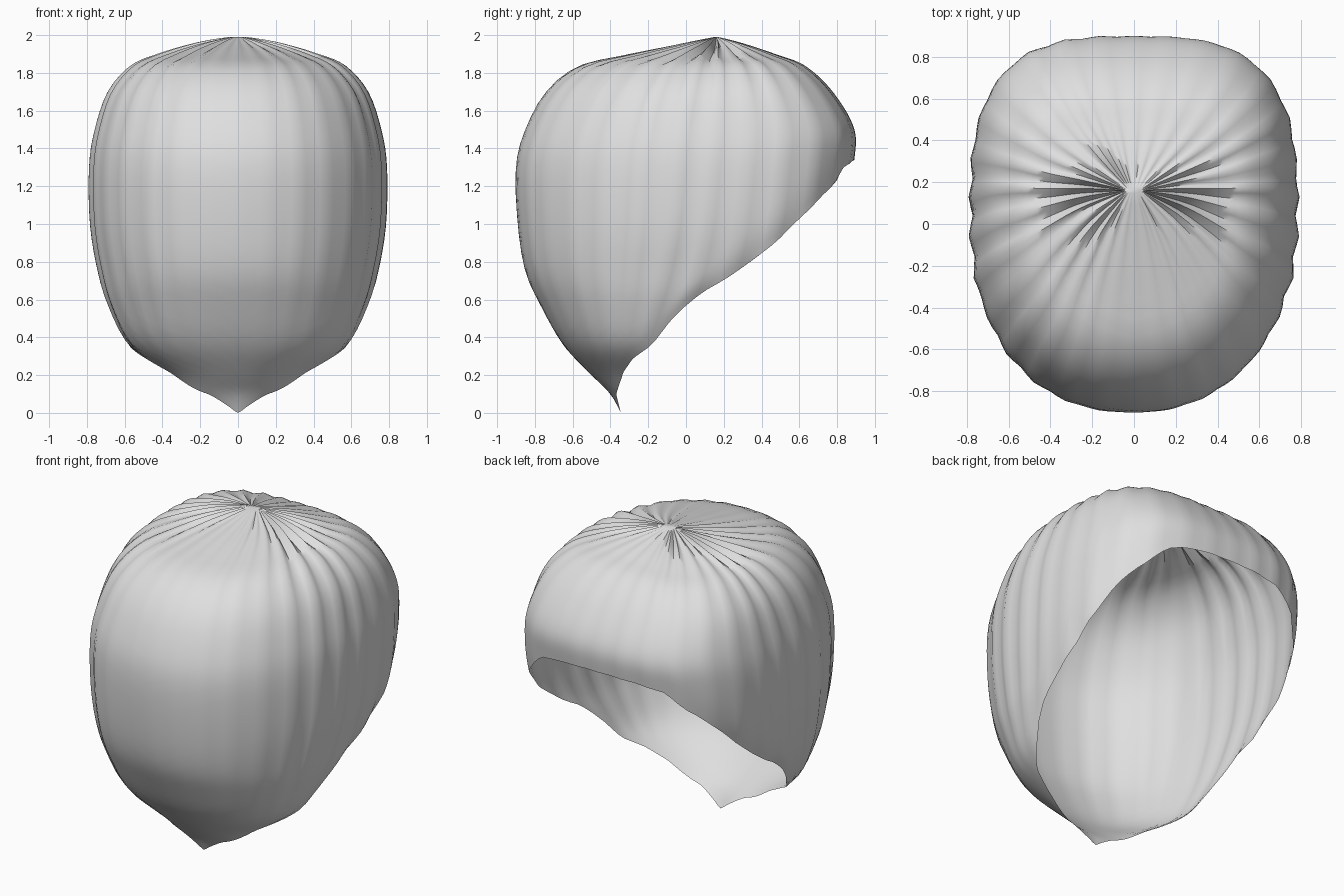
import bpy
import bmesh
import random
from math import cos, sin, pi
from mathutils import Vector

if "Cube" in bpy.data.objects:
    bpy.data.objects.remove(bpy.data.objects["Cube"], do_unlink=True)

random.seed(4)
COLUMNS, ROWS, FOLDS = 120, 36, 30

# Level sections of the hood: height, half width, front y, back y, centre y
SECTIONS = [Vector(s) for s in (
    (1.99, .045, .15, .17, .16),
    (1.945, .25, -.07, .33, .15),
    (1.895, .42, -.32, .48, .13),
    (1.835, .56, -.57, .63, .12),
    (1.7, .68, -.74, .775, .1),
    (1.5, .75, -.85, .89, .07),
    (1.3, .78, -.9, .885, .05),
    (1, .775, -.89, .85, .02),
    (.75, .735, -.85, .8, -.03),
    (.57, .685, -.77, .7, -.09),
    (.36, .58, -.65, .4, -.17),
    (.2, .385, -.5, .3, -.17),
    (.1, .33, -.4, .25, -.15),
    (0, .3, -.345, .2, -.1))]

# Side profile of the open rim: height, y
RIM = [(0, -.345), (.1, -.37), (.22, -.33), (.29, -.28), (.36, -.18), (.46, -.11),
       (.57, 0), (.64, .09), (.7, .2), (.8, .35), (.92, .5), (1.2, .78), (1.3, .84),
       (1.34, .89), (1.4, 1.1)]
fold_size = [random.uniform(.3, 1.3) for _ in range(FOLDS)]


def section(t):
    """Smoothly interpolated section at position t down the hood."""
    i = min(int(t), len(SECTIONS) - 2)
    f = t - i
    p, q = SECTIONS[i], SECTIONS[i + 1]
    before = SECTIONS[max(i - 1, 0)]
    after = SECTIONS[min(i + 2, len(SECTIONS) - 1)]
    m, n = (q - before) / 2, (after - p) / 2
    return (p * (2*f**3 - 3*f*f + 1) + m * (f**3 - 2*f*f + f)
            + q * (3*f*f - 2*f**3) + n * (f**3 - f*f))


def surface(angle, t):
    z, width, front, back, middle = section(t)
    c, s = cos(angle), sin(angle)
    # Squarish behind, rounder in front, pinched to a point at the chin
    cheek = 2.17 if c > 0 else 2.28
    power = 3.1 if s > 0 else min(cheek, 2 + .6 * z, 1.4 + 6 * max(z, 0))
    r = (abs(c)**power + abs(s)**power) ** (-1 / power)
    depth = back - middle if s > 0 else middle - front
    return Vector((width * c * r, middle + depth * s * r, z))


def rim_y(z):
    for (z0, y0), (z1, y1) in zip(RIM, RIM[1:]):
        if z <= z1:
            return y0 + (y1 - y0) * (z - z0) / (z1 - z0)
    return 2


def rim_position(angle):
    """Distance down a column at which it meets the open rim."""
    t, last = 4, len(SECTIONS) - 1
    while t < last:
        p = surface(angle, t)
        if p.y >= rim_y(p.z):
            return t
        t += .005
    return last


def pleat(p, angle, t, end):
    """Gathered folds at the crown, soft ripples below, rim tucked at the sides."""
    turn = (angle + pi / 2) / (2 * pi) * FOLDS
    size = fold_size[int(turn + .5) % FOLDS] * (.15 + .85 * abs(cos(angle)))
    wave = cos(2 * pi * turn) * size
    crown = min(t / .7, 1) * max(0, 1 - t / 5)
    side = min(t / 3, 1) * max(0, min(1, (p.z - .3) / .5))
    tuck = max(0, 1 - (end - t) / .8) ** 2 * max(0, min(1, (p.z - .35) / .3))
    out = Vector((p.x, p.y, 0)).normalized()
    push = wave * .009 * side - .02 * tuck * cos(angle) ** 2
    lift = (wave - .6 * size) * .022 * crown
    return p + out * push + Vector((0, 0, lift))


# Hood shell, woven from columns running from the crown to the rim
bm = bmesh.new()
grid = []
for i in range(COLUMNS):
    angle = -pi / 2 + 2 * pi * i / COLUMNS
    end = rim_position(angle)
    steps = [end * j / ROWS for j in range(ROWS + 1)]
    grid.append([bm.verts.new(pleat(surface(angle, t), angle, t, end)) for t in steps])
for i in range(COLUMNS):
    a, b = grid[i], grid[(i + 1) % COLUMNS]
    for j in range(ROWS):
        bm.faces.new((a[j], a[j + 1], b[j + 1], b[j]))
bm.faces.new([column[0] for column in grid])
bmesh.ops.recalc_face_normals(bm, faces=bm.faces)
mesh = bpy.data.meshes.new("hood")
bm.to_mesh(mesh)
bm.free()
hood = bpy.data.objects.new("hood", mesh)
bpy.context.collection.objects.link(hood)

# Plain light grey
grey = bpy.data.materials.new("light grey")
grey.use_nodes = True
colour = (.74, .74, .74, 1)
grey.diffuse_color = colour
grey.node_tree.nodes["Principled BSDF"].inputs["Base Color"].default_value = colour
mesh.materials.append(grey)

bpy.context.view_layer.objects.active = hood
hood.select_set(True)
bpy.ops.object.shade_smooth_by_angle(angle=pi / 3)
